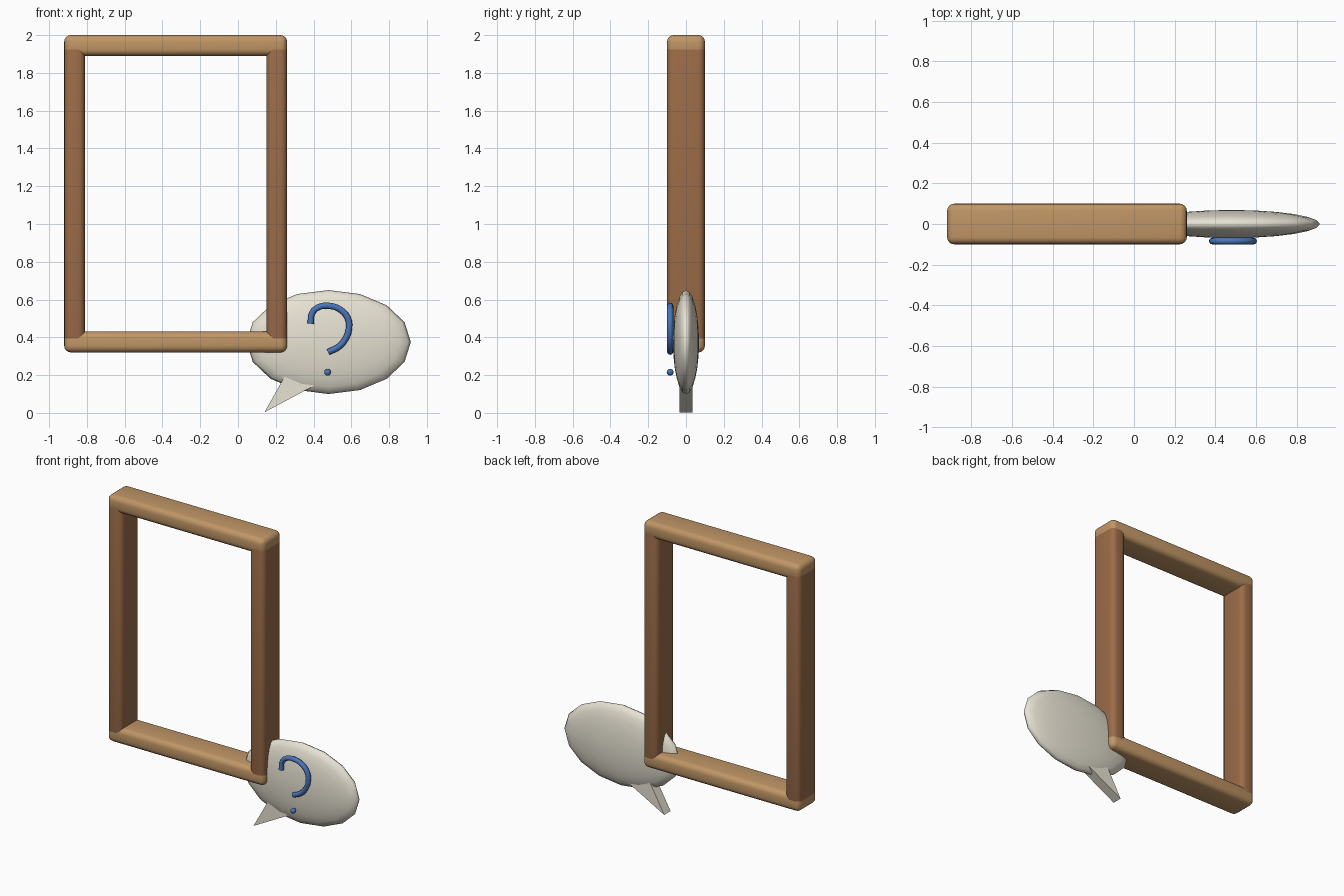
import bpy, bmesh, math
from mathutils import Vector

if "Cube" in bpy.data.objects:
    bpy.data.objects.remove(bpy.data.objects["Cube"])


def material(name, rgb):
    m = bpy.data.materials.new(name)
    m.diffuse_color = (*rgb, 1)
    m.use_nodes = True
    m.node_tree.nodes["Principled BSDF"].inputs["Base Color"].default_value = m.diffuse_color
    return m


LIGHT_WOOD = material("light wood", (0.53, 0.305, 0.133))
DARK_WOOD = material("dark wood", (0.33, 0.15, 0.065))
CREAM = material("cream", (0.82, 0.78, 0.665))
BLUE = material("blue", (0.069, 0.181, 0.49))


def finish(obj, name, mat, angle):
    obj.name = name
    obj.data.materials.append(mat)
    bpy.ops.object.select_all(action='DESELECT')
    obj.select_set(True)
    bpy.context.view_layer.objects.active = obj
    bpy.ops.object.shade_smooth_by_angle(angle=math.radians(angle))
    return obj


def beam(name, lo, hi, mat, bevel=0.035):
    """Rounded wooden bar between two opposite corners."""
    lo, hi = Vector(lo), Vector(hi)
    bpy.ops.mesh.primitive_cube_add(size=1, location=(lo + hi) / 2)
    obj = bpy.context.object
    obj.scale = hi - lo
    bpy.ops.object.transform_apply(location=False, rotation=False, scale=True)
    mod = obj.modifiers.new("rounded edges", 'BEVEL')
    mod.width, mod.segments = bevel, 4
    bpy.ops.object.modifier_apply(modifier=mod.name)
    return finish(obj, name, mat, 40)


# Frame: two rails and two posts
X0, X1, T = -0.92, 0.26, 0.11
for name, z in (("bottom_rail", 0.32), ("top_rail", 1.89)):
    beam(name, (X0, -0.1, z), (X1, 0.1, z + T), LIGHT_WOOD)
for name, x in (("left_post", X0), ("right_post", X1 - T)):
    beam(name, (x, -0.1, 0.36), (x + T, 0.1, 1.96), DARK_WOOD)

# Speech bubble: flattened ball with its poles facing front and back
bpy.ops.mesh.primitive_uv_sphere_add(segments=16, ring_count=12, radius=1,
                                     location=(0.48, 0, 0.375),
                                     rotation=(math.pi / 2, 0, 0))
bubble = bpy.context.object
bubble.scale = (0.435, 0.275, 0.069)
bpy.ops.object.transform_apply(location=False, rotation=True, scale=True)
finish(bubble, "speech_bubble", CREAM, 180)

# Bubble tail: three-sided slab running into the ball
bm = bmesh.new()
outline = [(0.14, 0.003), (0.257, 0.212), (0.44, 0.164)]
face = bm.faces.new([bm.verts.new((x, -0.034, z)) for x, z in outline])
side = bmesh.ops.extrude_face_region(bm, geom=[face])
bmesh.ops.translate(bm, vec=(0, 0.068, 0),
                    verts=[v for v in side["geom"] if isinstance(v, bmesh.types.BMVert)])
bmesh.ops.recalc_face_normals(bm, faces=bm.faces)
mesh = bpy.data.meshes.new("bubble_tail")
bm.to_mesh(mesh)
bm.free()
for v in mesh.vertices:
    v.co.z = max(v.co.z, 0)
tail = bpy.data.objects.new("bubble_tail", mesh)
bpy.context.collection.objects.link(tail)
finish(tail, "bubble_tail", CREAM, 20)

# Question mark: round tube along a hook, plus a dot
path = [(0.385, 0.472), (0.392, 0.528), (0.425, 0.559), (0.48, 0.567), (0.54, 0.548),
        (0.58, 0.504), (0.588, 0.45), (0.568, 0.39), (0.532, 0.349), (0.477, 0.322)]
curve = bpy.data.curves.new("question_hook", 'CURVE')
curve.dimensions = '3D'
curve.bevel_depth, curve.bevel_resolution = 0.0165, 2
curve.use_fill_caps = True
spline = curve.splines.new('BEZIER')
spline.resolution_u = 3
spline.bezier_points.add(len(path) - 1)
for p, (x, z) in zip(spline.bezier_points, path):
    p.co = (x, -0.084, z)
    p.handle_left_type = p.handle_right_type = 'AUTO'
hook = bpy.data.objects.new("question_hook", curve)
bpy.context.collection.objects.link(hook)
bpy.ops.object.select_all(action='DESELECT')
hook.select_set(True)
bpy.context.view_layer.objects.active = hook
bpy.ops.object.convert(target='MESH')
finish(bpy.context.object, "question_hook", BLUE, 50)

bpy.ops.mesh.primitive_uv_sphere_add(segments=12, ring_count=8, radius=0.018,
                                     location=(0.475, -0.084, 0.215))
finish(bpy.context.object, "question_dot", BLUE, 60)
